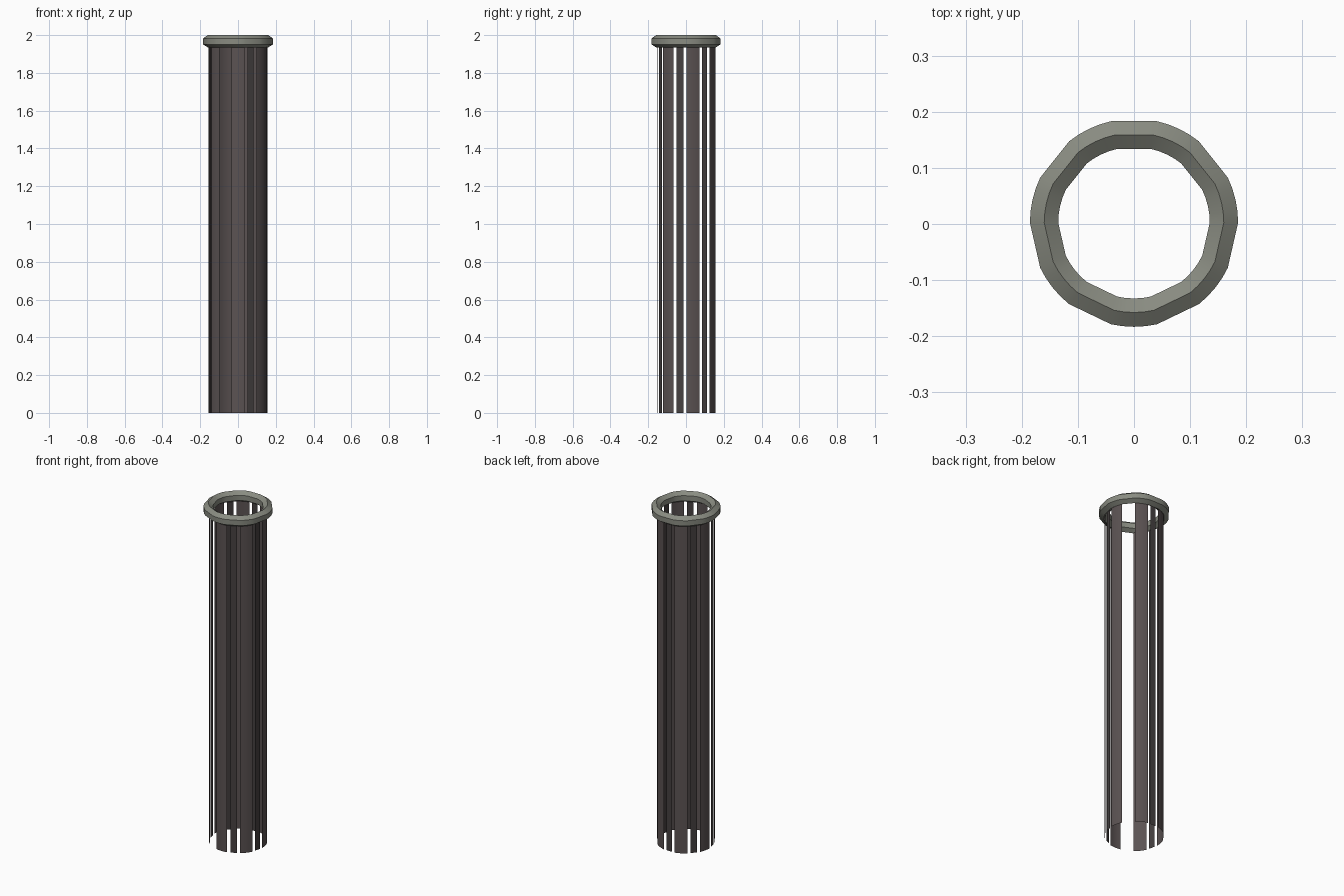
import bpy, bmesh, math

if "Cube" in bpy.data.objects:
    bpy.data.objects.remove(bpy.data.objects["Cube"])

N = 7                       # curved staves around the tube
STEP = 2 * math.pi / (2 * N)  # each stave / flat spans one step
CY = 0.0023                 # keeps the odd-sided outline centred
SEG = 4                     # facets per curved stave


def material(name, rgb):
    m = bpy.data.materials.new(name)
    m.diffuse_color = (*rgb, 1)
    m.use_nodes = True
    m.node_tree.nodes["Principled BSDF"].inputs["Base Color"].default_value = m.diffuse_color
    return m


brown = material("dark brown", (0.105, 0.086, 0.086))
shadow_brown = material("deep brown", (0.06, 0.052, 0.052))
grey = material("warm grey", (0.25, 0.26, 0.22))


def make_object(name, bm, mat):
    me = bpy.data.meshes.new(name)
    bm.to_mesh(me)
    bm.free()
    me.materials.append(mat)
    ob = bpy.data.objects.new(name, me)
    bpy.context.collection.objects.link(ob)
    return ob


def point(r, a, z):
    return (r * math.cos(a), CY + r * math.sin(a), z)


def strip(name, points, z0, z1, mat):
    bm = bmesh.new()
    low = [bm.verts.new((x, y, z0)) for x, y in points]
    high = [bm.verts.new((x, y, z1)) for x, y in points]
    for i in range(len(points) - 1):
        bm.faces.new((low[i], low[i + 1], high[i + 1], high[i]))
    for f in bm.faces:
        f.smooth = True
    return make_object(name, bm, mat)


R, TOP = 0.157, 1.94

# Curved wide staves
for k in range(N):
    a0 = 2 * k * STEP
    pts = [point(R, a0 + STEP * i / SEG, 0)[:2] for i in range(SEG + 1)]
    strip(f"wide_stave_{k + 1}", pts, 0, TOP, brown)

# Flat narrow slats in the openings (two openings stay empty)
for k in range(N):
    if k in (0, 4):
        continue
    a = (2 * k + 1.5) * STEP
    r = R * math.cos(STEP / 2)
    cx, cy, _ = point(r, a, 0)
    w = 0.018
    tx, ty = -math.sin(a) * w, math.cos(a) * w
    strip(f"narrow_slat_{k + 1}", [(cx - tx, cy - ty), (cx + tx, cy + ty)],
          0, TOP, shadow_brown)

# Bevelled rim: hexagonal section swept round arcs joined by straight flats
profile = [(0.160, 2.0), (0.1855, 1.982), (0.1855, 1.951),
           (0.160, 1.935), (0.135, 1.951), (0.135, 1.982)]
angles = [(2 * k + i / SEG) * STEP for k in range(N) for i in range(SEG + 1)]
bm = bmesh.new()
rings = [[bm.verts.new(point(r, a, z)) for r, z in profile] for a in angles]
for i, ring in enumerate(rings):
    nxt = rings[(i + 1) % len(rings)]
    for j in range(len(profile)):
        j2 = (j + 1) % len(profile)
        bm.faces.new((ring[j], ring[j2], nxt[j2], nxt[j]))
bmesh.ops.recalc_face_normals(bm, faces=bm.faces)
rim = make_object("top_rim", bm, grey)
bpy.context.view_layer.objects.active = rim
rim.select_set(True)
bpy.ops.object.shade_smooth_by_angle(angle=math.radians(25))
